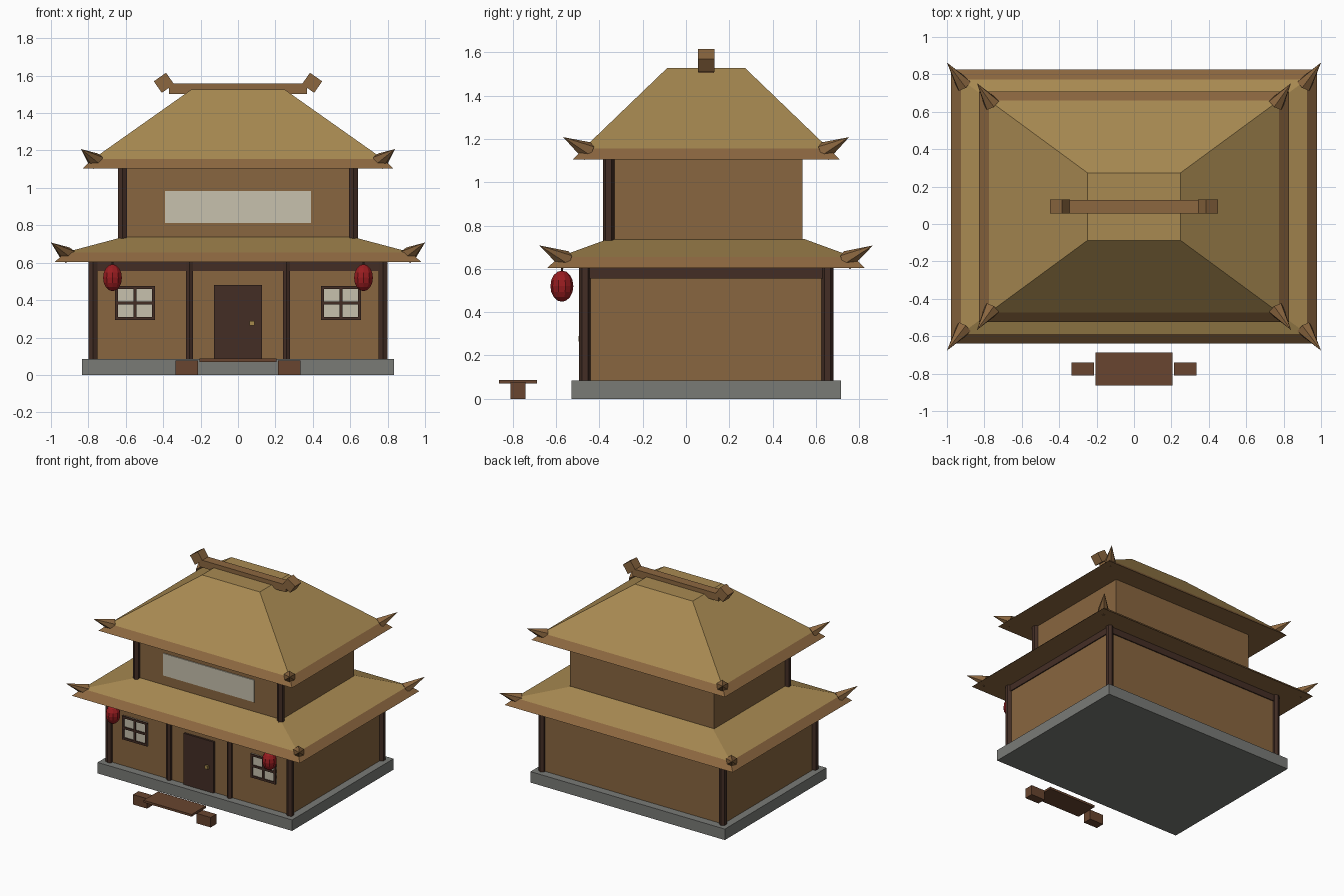
import bpy, bmesh, math
from mathutils import Vector, Matrix

if "Cube" in bpy.data.objects:
    bpy.data.objects.remove(bpy.data.objects["Cube"])

CY = 0.093  # house centre in y


def mat(name, r, g, b):
    lin = lambda c: c / 12.92 if c < 0.04045 else ((c + 0.055) / 1.055) ** 2.4
    m = bpy.data.materials.new(name)
    m.diffuse_color = (lin(r), lin(g), lin(b), 1)
    m.use_nodes = True
    m.node_tree.nodes["Principled BSDF"].inputs["Base Color"].default_value = m.diffuse_color
    return m


TAN = mat("roof tan", 0.66, 0.54, 0.32)
BROWN = mat("eave brown", 0.55, 0.405, 0.25)
WALL = mat("wall brown", 0.535, 0.40, 0.25)
DARK = mat("dark timber", 0.265, 0.18, 0.145)
STONE = mat("stone grey", 0.475, 0.48, 0.465)
CREAM = mat("paper cream", 0.78, 0.755, 0.68)
RED = mat("lantern red", 0.60, 0.11, 0.125)
BENCH = mat("bench brown", 0.41, 0.27, 0.185)
GOLD = mat("brass", 0.65, 0.54, 0.30)


def finish(name, bm, *mats):
    bmesh.ops.recalc_face_normals(bm, faces=bm.faces)
    me = bpy.data.meshes.new(name)
    bm.to_mesh(me)
    bm.free()
    for m in mats:
        me.materials.append(m)
    ob = bpy.data.objects.new(name, me)
    bpy.context.collection.objects.link(ob)
    return ob


def box(name, x, y, z, m, rot_y=0):
    """Box from (min, max) ranges on each axis."""
    bm = bmesh.new()
    size = [r[1] - r[0] for r in (x, y, z)]
    bmesh.ops.create_cube(bm, size=1, matrix=Matrix.Diagonal((*size, 1)))
    ob = finish(name, bm, m)
    ob.location = [(r[0] + r[1]) / 2 for r in (x, y, z)]
    ob.rotation_euler.y = rot_y
    return ob


def cone(name, a, b, r1, r2, m, sides=6):
    """Cone or cylinder from point a to point b."""
    a, b = Vector(a), Vector(b)
    d = b - a
    turn = d.to_track_quat('Z', 'Y') if d.xy.length > 1e-6 else Matrix.Identity(3).to_quaternion()
    bm = bmesh.new()
    bmesh.ops.create_cone(bm, cap_ends=True, segments=sides, radius1=r1, radius2=r2, depth=d.length,
                          matrix=Matrix.Translation((a + b) / 2) @ turn.to_matrix().to_4x4())
    return finish(name, bm, m)


def post(name, x, y, z0, z1, r):
    # hexagonal post with corners towards front and back
    ob = cone(name, (0, 0, z0), (0, 0, z1), r, r, DARK)
    if abs(max(v.co.y for v in ob.data.vertices) - r) > 1e-4:
        ob.data.transform(Matrix.Rotation(math.pi / 6, 4, 'Z'))
    ob.location = (x, y, 0)


def roof(name, rings):
    """Stack of rectangles (half x, half y, z): brown eave and soffit, tan slopes."""
    bm = bmesh.new()
    loops = [[bm.verts.new((sx * hx, CY + sy * hy, z)) for sx, sy in ((-1, -1), (1, -1), (1, 1), (-1, 1))]
             for hx, hy, z in rings]
    bm.faces.new(loops[0])
    bm.faces.new(loops[-1])
    for lo, hi in zip(loops, loops[1:]):
        for i in range(4):
            j = (i + 1) % 4
            bm.faces.new((lo[i], lo[j], hi[j], hi[i]))
    for f in bm.faces:
        f.material_index = int(f.calc_center_median().z < rings[1][2])
    return finish(name, bm, TAN, BROWN)


# Base and storeys
box("stone_base", (-.834, .834), (CY - .622, CY + .622), (0, .085), STONE)
box("lower_walls", (-.775, .775), (CY - .56, CY + .56), (.085, .606), WALL)
box("wall_top_beam", (-.783, .783), (CY - .568, CY + .568), (.555, .606), DARK)
box("upper_walls", (-.618, .618), (CY - .445, CY + .445), (.7, 1.106), WALL)

# Roofs
roof("lower_roof", [(.978, .732, .605), (.925, .68, .655), (.612, .452, .738)])
roof("upper_roof", [(.83, .616, 1.105), (.775, .567, 1.155), (.248, .18, 1.527)])

# Posts and upturned corner spikes
for s in (-1, 1):
    post("upper_post", s * .618, CY - .45, .72, 1.106, .027)
    post("middle_post", s * .26, CY - .563, .085, .606, .022)
    for t in (-1, 1):
        post("corner_post", s * .775, CY + t * .56, .085, .606, .027)
        cone("lower_spike", (s * .91, CY + t * .65, .64), (s, CY + t * .77, .708), .045, 0, BROWN)
        cone("upper_spike", (s * .76, CY + t * .548, 1.143), (s * .84, CY + t * .66, 1.208), .045, 0, BROWN)

# Ridge beam with tilted end blocks
box("ridge_beam", (-.37, .37), (CY - .036, CY + .036), (1.503, 1.559), BROWN)
for s in (-1, 1):
    box("ridge_end", (s * .396 - .04, s * .396 + .04), (CY - .038, CY + .038),
        (1.5245, 1.5995), BROWN, s * math.radians(35))

# Door with knob
FY = CY - .56  # lower front wall
box("door", (-.128, .128), (FY - .015, FY + .01), (.085, .482), DARK)
box("door_knob", (.062, .087), (FY - .03, FY - .014), (.264, .289), GOLD)

# Upper paper window
box("upper_window", (-.39, .39), (CY - .452, CY - .444), (.813, .984), CREAM)

# Lower windows: pane plate, frame and cross bars
for s in (-1, 1):
    cx, cz, hx, hz, w = s * .551, .385, .107, .091, .016
    box("window_pane", (cx - hx, cx + hx), (FY - .006, FY + .002), (cz - hz, cz + hz), CREAM)
    for k in (-1, 0, 1):
        x, z = cx + k * (hx - w / 2), cz + k * (hz - w / 2)
        box("window_upright", (x - w / 2, x + w / 2), (FY - .015, FY), (cz - hz, cz + hz), DARK)
        box("window_bar", (cx - hx, cx + hx), (FY - .0148, FY), (z - w / 2, z + w / 2), DARK)

# Hanging lanterns
for s in (-1, 1):
    bm = bmesh.new()
    bmesh.ops.create_uvsphere(bm, u_segments=10, v_segments=8, radius=1,
                              matrix=Matrix.Diagonal((.053, .053, .072, 1)))
    finish("lantern", bm, RED).location = (s * .671, -.573, .52)
    cone("lantern_cord", (s * .671, -.573, .58), (s * .671, -.573, .607), .005, .005, DARK)

# Low bench in front
box("bench_seat", (-.206, .206), (-.863, -.687), (.07, .087), BENCH)
for s in (-1, 1):
    box("bench_leg", (s * .273 - .06, s * .273 + .06), (-.81, -.741), (0, .077), BENCH)
